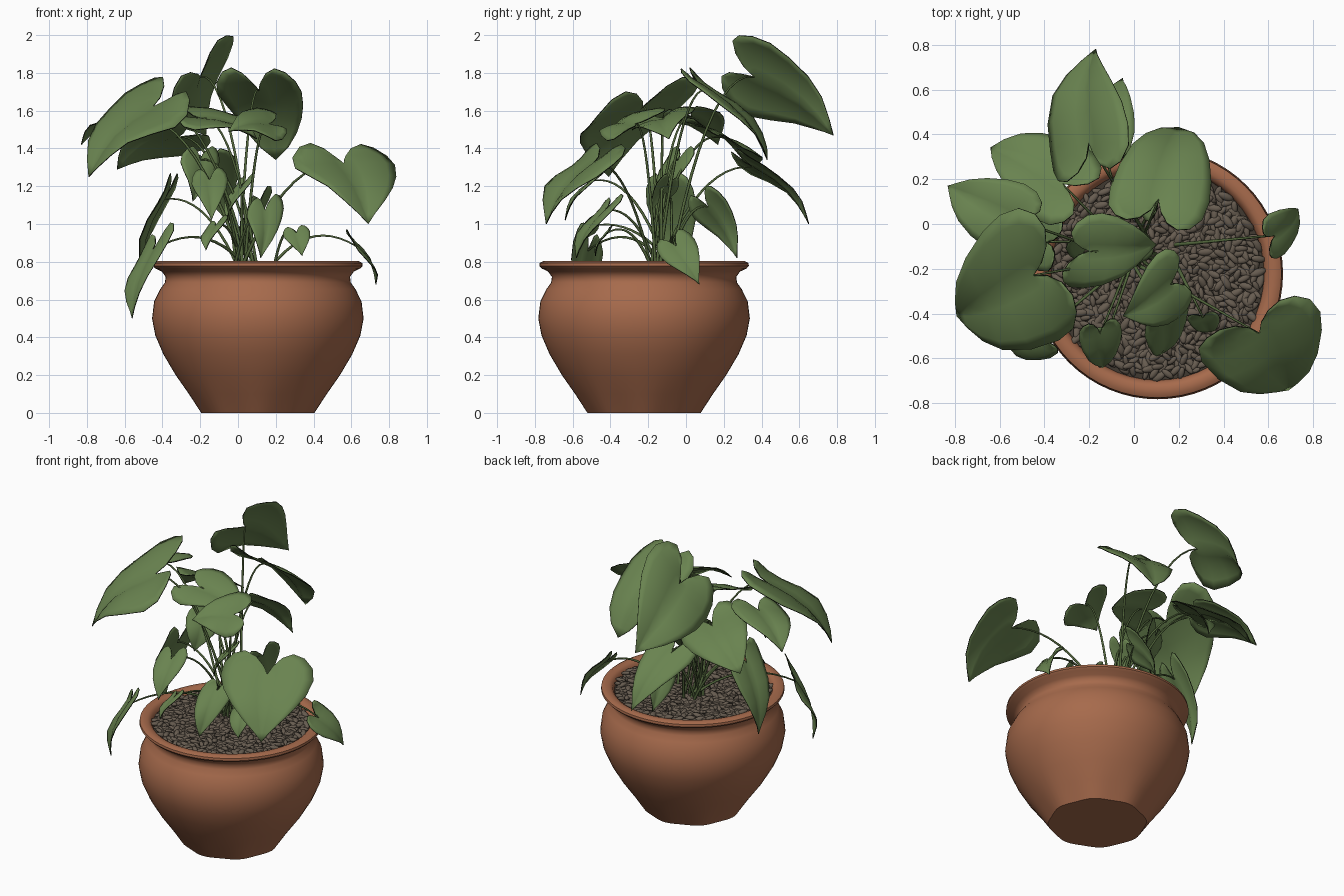
import bpy, bmesh, math, random
from mathutils import Vector, Matrix, Euler

if "Cube" in bpy.data.objects:
    bpy.data.objects.remove(bpy.data.objects["Cube"])

random.seed(4)
CENTRE = Vector((0.105, -0.222, 0))


def material(name, rgb):
    m = bpy.data.materials.new(name)
    m.diffuse_color = (*rgb, 1)
    m.use_nodes = True
    m.node_tree.nodes["Principled BSDF"].inputs["Base Color"].default_value = m.diffuse_color
    return m


terracotta = material("terracotta", (0.385, 0.145, 0.072))
leaf_green = material("leaf green", (0.142, 0.228, 0.08))
leaf_edge = material("dark leaf edge", (0.010, 0.014, 0.006))
stem_green = material("stem green", (0.085, 0.135, 0.045))
pebble_brown = material("pebble brown", (0.135, 0.107, 0.080))
soil_brown = material("soil brown", (0.05, 0.04, 0.03))


def finish(name, bm, *mats, sharp=50):
    bmesh.ops.recalc_face_normals(bm, faces=bm.faces)
    me = bpy.data.meshes.new(name)
    bm.to_mesh(me)
    bm.free()
    me.shade_smooth()
    me.set_sharp_from_angle(angle=math.radians(sharp))
    for m in mats:
        me.materials.append(m)
    ob = bpy.data.objects.new(name, me)
    bpy.context.collection.objects.link(ob)
    return ob


# Pot: turned profile with a softly fluted foot
profile = [(0.30, 0), (0.365, 0.10), (0.435, 0.20), (0.50, 0.31), (0.543, 0.41),
           (0.560, 0.50), (0.549, 0.59), (0.517, 0.655), (0.492, 0.69), (0.488, 0.72),
           (0.508, 0.748), (0.543, 0.765), (0.555, 0.778), (0.553, 0.793), (0.535, 0.803),
           (0.505, 0.802), (0.485, 0.79), (0.475, 0.76), (0.47, 0.72)]
SEG = 64
bm = bmesh.new()
rings = []
for r, z in profile:
    ring = []
    for i in range(SEG):
        a = math.tau * i / SEG
        flute = 0.012 * max(0, 1 - z / 0.22) * (math.cos(8 * a) - 1) / 2
        rr = r + flute
        ring.append(bm.verts.new((CENTRE.x + rr * math.cos(a), CENTRE.y + rr * math.sin(a), z)))
    rings.append(ring)
for lo, hi in zip(rings, rings[1:]):
    for i in range(SEG):
        j = (i + 1) % SEG
        bm.faces.new((lo[i], lo[j], hi[j], hi[i]))
bm.faces.new(rings[0][::-1])
finish("pot", bm, terracotta)

# Soil disc
bm = bmesh.new()
bmesh.ops.create_circle(bm, cap_ends=True, segments=48, radius=0.475,
                        matrix=Matrix.Translation(CENTRE + Vector((0, 0, 0.765))))
finish("soil", bm, soil_brown)

# Pebbles: evenly spread elongated stones
bm = bmesh.new()
COUNT = 800
for i in range(COUNT):
    r = 0.462 * math.sqrt((i + 0.5) / COUNT)
    a = i * 2.39996
    pos = CENTRE + Vector((r * math.cos(a), r * math.sin(a), 0.774 + random.uniform(-0.008, 0.012)))
    rot = Euler((random.uniform(-.4, .4), random.uniform(-.4, .4), random.uniform(0, math.tau)))
    size = random.uniform(0.8, 1.3)
    mat = Matrix.LocRotScale(pos, rot, Vector((0.031, 0.0145, 0.011)) * size)
    bmesh.ops.create_icosphere(bm, subdivisions=2, radius=1, matrix=mat)
finish("pebbles", bm, pebble_brown)

# Half outline of a heart leaf: along the midrib (0 = notch, 1 = tip), and sideways
OUTLINE = [(1, 0), (0.88, 0.14), (0.72, 0.38), (0.52, 0.64), (0.28, 0.88), (0.05, 1.0),
           (-0.14, 0.95), (-0.28, 0.76), (-0.33, 0.52), (-0.26, 0.28), (-0.13, 0.10), (0, 0)]
STEPS = 5


def leaf(name, notch, tip, side, full=0.0):
    """Heart leaf from its notch, tip and half-width vector, plus its arching stem.
    full broadens the half towards the tip."""
    n, t, w = Vector(notch), Vector(tip), Vector(side)
    axis = t - n
    up = axis.cross(w).normalized()
    if up.z < 0:
        up = -up
    bm = bmesh.new()
    for s in (1, -1):
        rows = []
        for u, v in OUTLINE:
            if u > 0:
                v = v ** (1 - full)
            row = []
            for k in range(STEPS + 1):
                f = k / STEPS
                spine = max(u, 0)
                uu, vv = spine + (u - spine) * f, v * f
                lift = 0.10 * axis.length * math.sin(math.pi * max(uu, -0.2))
                lift += w.length * (0.32 * vv - 0.34 * vv * vv)
                lift += 0.05 * w.length * math.sin(7 * uu + 2 * s) * vv
                row.append(bm.verts.new(n + axis * uu + w * (s * vv) + up * lift))
            rows.append(row)
        for a, b in zip(rows, rows[1:]):
            for k in range(STEPS):
                bm.faces.new((a[k], a[k + 1], b[k + 1], b[k]))
    bmesh.ops.remove_doubles(bm, verts=bm.verts, dist=0.0004)
    bmesh.ops.dissolve_degenerate(bm, edges=bm.edges, dist=0.0002)
    ob = finish(name, bm, leaf_green, leaf_edge)
    sol = ob.modifiers.new("thickness", 'SOLIDIFY')
    sol.thickness = 0.005
    sol.offset = 0
    sol.material_offset_rim = 1

    # Stem
    root = Vector((0.04 + random.uniform(-.07, .07), -0.13 + random.uniform(-.07, .07), 0.765))
    if n.z < 1.0 and n.x > 0.2:
        root.x += 0.12
    ctrl = root.lerp(n, 0.45)
    ctrl.z = max(n.z, 1.0) + 0.04
    cu = bpy.data.curves.new(name + "_stem", 'CURVE')
    cu.dimensions = '3D'
    cu.bevel_depth = 0.0075
    cu.bevel_resolution = 1
    cu.use_fill_caps = True
    sp = cu.splines.new('POLY')
    sp.points.add(11)
    for i, p in enumerate(sp.points):
        f = i / 11
        p.co = (*(root * (1 - f) ** 2 + ctrl * (2 * f * (1 - f)) + n * f * f), 1)
        p.radius = 1.2 - 0.6 * f
    sp.use_smooth = True
    cu.materials.append(stem_green)
    bpy.context.collection.objects.link(bpy.data.objects.new(name + "_stem", cu))


# Tall leaves at the back
leaf("leaf_top", (-0.20, 0.36, 1.78), (-0.17, 0.78, 1.47), (0.18, 0.06, 0.185), 0.15)
leaf("leaf_back_right", (0.11, 0.11, 1.71), (0.20, 0.43, 1.34), (0.22, -0.04, 0.0), 0.45)
leaf("leaf_back_left", (-0.32, 0.18, 1.46), (-0.64, 0.34, 1.29), (0.11, 0.16, -0.08), 0.3)
leaf("leaf_back_low", (-0.14, 0.36, 1.30), (-0.05, 0.65, 1.00), (0.14, 0.03, 0.02))
# Leaves on the left
leaf("leaf_far_left", (-0.56, 0.03, 1.57), (-0.83, 0.17, 1.42), (0.09, 0.14, 0.02), 0.15)
leaf("leaf_big_left", (-0.45, -0.23, 1.62), (-0.79, -0.41, 1.25), (-0.125, 0.285, 0.08), 0.22)
leaf("leaf_left_hanging", (-0.45, -0.52, 0.86), (-0.56, -0.54, 0.50), (0.09, -0.07, 0.06))
leaf("leaf_left_inner", (-0.39, -0.08, 1.13), (-0.50, -0.05, 0.70), (0.03, 0.13, 0.0))
# Leaves over the middle
leaf("leaf_centre", (-0.20, -0.12, 1.56), (0.10, -0.09, 1.45), (0.04, 0.17, 0.05), 0.1)
leaf("leaf_centre_right", (0.16, -0.27, 1.53), (-0.05, -0.41, 1.49), (-0.05, 0.145, 0.08), 0.1)
leaf("leaf_centre_under", (-0.20, -0.04, 1.34), (-0.24, -0.12, 1.12), (0.10, 0.07, 0.0))
# Leaves on the right
leaf("leaf_big_right", (0.56, -0.49, 1.32), (0.69, -0.74, 1.00), (0.26, 0.12, 0.0), 0.1)
leaf("leaf_right_small", (0.63, -0.05, 0.88), (0.73, 0.07, 0.68), (0.03, -0.09, -0.05))
# Low leaves near the pebbles
leaf("leaf_front", (0.145, -0.43, 1.07), (0.12, -0.58, 0.82), (0.095, 0.06, 0.02), 0.1)
leaf("leaf_front_left", (-0.15, -0.49, 1.23), (-0.14, -0.64, 1.02), (0.095, 0.02, 0.01))
leaf("leaf_low_left", (-0.12, -0.50, 0.99), (-0.17, -0.58, 0.86), (0.06, -0.02, 0.03))
leaf("leaf_low_right", (0.31, -0.42, 0.95), (0.34, -0.48, 0.83), (0.07, 0.01, 0.01))
leaf("leaf_low_back", (0.10, 0.12, 1.09), (0.06, 0.27, 0.82), (0.07, 0.08, 0.05))
leaf("leaf_low_centre", (0.02, -0.10, 1.20), (-0.06, -0.17, 1.02), (0.05, -0.05, 0.02))
